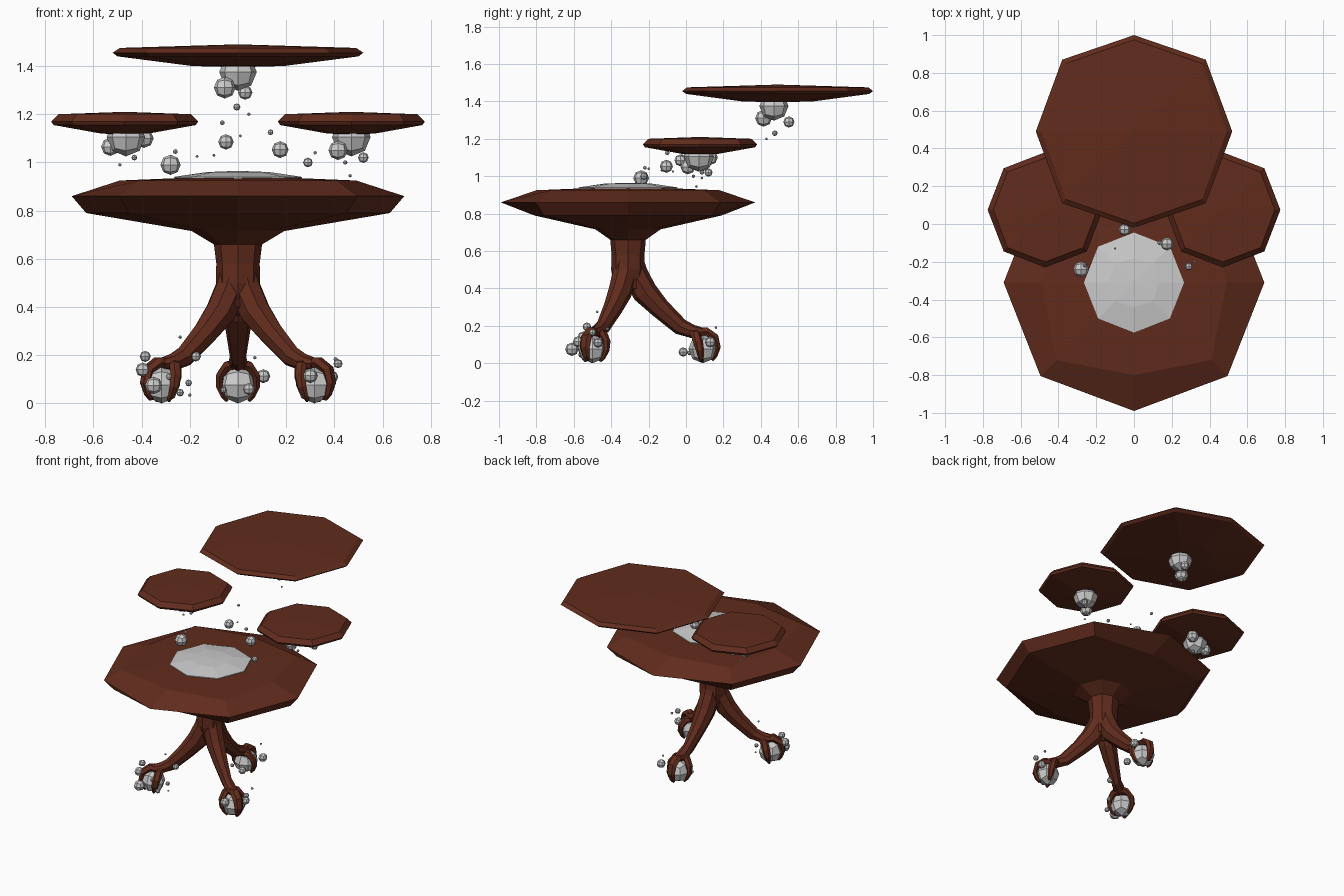
import bpy, bmesh, math
from mathutils import Vector, Matrix

if "Cube" in bpy.data.objects:
    bpy.data.objects.remove(bpy.data.objects["Cube"])

brown = bpy.data.materials.new("dark_wood")
brown.diffuse_color = (0.12, 0.025, 0.012, 1)
brown.use_nodes = True
brown.node_tree.nodes["Principled BSDF"].inputs["Base Color"].default_value = brown.diffuse_color
CY = -0.31  # y of the pedestal axis


def finish(name, bm, mat=None):
    bmesh.ops.recalc_face_normals(bm, faces=bm.faces)
    me = bpy.data.meshes.new(name)
    bm.to_mesh(me)
    bm.free()
    ob = bpy.data.objects.new(name, me)
    bpy.context.collection.objects.link(ob)
    if mat:
        me.materials.append(mat)
    return ob


def skin(bm, rings):
    n = len(rings[0])
    for a, b in zip(rings, rings[1:]):
        for i in range(n):
            j = (i + 1) % n
            bm.faces.new((a[i], a[j], b[j], b[i]))


def octagon(name, x, y, rings, low, high, mat=None):
    """Stack of eight-sided rings (x radius, y radius, diagonal offset, z) closed by low and high points."""
    bm = bmesh.new()
    loops = []
    for rx, ry, d, z in rings:
        pts = [(rx, 0), (d, d), (0, ry), (-d, d), (-rx, 0), (-d, -d), (0, -ry), (d, -d)]
        loops.append([bm.verts.new((x + px, y + py, z)) for px, py in pts])
    skin(bm, loops)
    for z, loop in ((low, loops[0]), (high, loops[-1])):
        c = bm.verts.new((x, y, z))
        for i in range(8):
            bm.faces.new((loop[i], loop[(i + 1) % 8], c))
    return finish(name, bm, mat)


def tube(bm, path, mx, sides=8):
    """Sweep through (u, v, z, width, height) points."""
    P = [Vector(p[:3]) for p in path]
    loops = []
    ref = Vector((0, 1, 0))
    if abs(P[-1].y - P[0].y) > 0.01:
        ref = Vector((1, 0, 0))
    for k, p in enumerate(path):
        t = (P[min(k + 1, len(P) - 1)] - P[max(k - 1, 0)]).normalized()
        s = (ref - t * ref.dot(t)).normalized()
        n = t.cross(s)
        loops.append([bm.verts.new(mx @ (P[k] + s * p[3] * math.cos(a) + n * p[4] * math.sin(a)))
                      for a in (2 * math.pi * i / sides for i in range(sides))])
    skin(bm, loops)
    bm.faces.new(loops[0])
    bm.faces.new(loops[-1])


def balls(name, items):
    """Faceted balls: (x, y, z, radius), each a rounded cube with 2 x 2 faces per side."""
    bm = bmesh.new()
    for x, y, z, r in items:
        grid = {}

        def vert(key):
            if key not in grid:
                grid[key] = bm.verts.new(Vector((x, y, z)) + Vector(key).normalized() * r)
            return grid[key]

        for axis in range(3):
            for s in (-1, 1):
                for i in (-1, 0):
                    for j in (-1, 0):
                        corners = []
                        for a, b in ((i, j), (i + 1, j), (i + 1, j + 1), (i, j + 1)):
                            key = [a, b]
                            key.insert(axis, s)
                            corners.append(vert(tuple(key)))
                        bm.faces.new(corners)
    return finish(name, bm)


# Main table top, inlay and pedestal
octagon("table_top", 0, CY,
        [(.19, .17, .13, .715), (.63, .50, .45, .79), (.69, .68, .495, .86), (.49, .49, .41, .925)],
        .715, .945, brown)
octagon("table_inlay", 0, CY, [(.265, .265, .19, .93), (.265, .265, .19, .94), (.13, .13, .1, .96)], .93, .965)
octagon("pedestal", 0, CY,
        [(.07, .07, .05, .40), (.092, .09, .065, .5), (.09, .088, .065, .58), (.1, .095, .072, .66),
         (.2, .18, .14, .72)], .36, .73, brown)

# Three legs ending in claws that hold a ball
feet = [("back", 90, .40), ("front_right", -31, .37), ("front_left", 211, .37)]
for name, ang, dist in feet:
    turn = Matrix.Translation((0, CY, 0)) @ Matrix.Rotation(math.radians(ang), 4, 'Z')
    foot = turn @ Matrix.Translation((dist, 0, 0))
    k = dist / .4
    bm = bmesh.new()
    tube(bm, [(0, 0, .62, .06, .06), (.035 * k, 0, .48, .065, .07), (.09 * k, 0, .38, .062, .068),
              (.17 * k, 0, .295, .05, .055), (.28 * k, 0, .195, .034, .045),
              (.345 * k, 0, .17, .04, .036), (.40 * k, 0, .165, .035, .025)], turn)
    finish(name + "_leg", bm, brown)
    bm = bmesh.new()
    tube(bm, [(-.05, 0, .165, .03, .025), (.02, 0, .17, .034, .025), (.066, 0, .14, .034, .022),
              (.08, 0, .085, .03, .018), (.066, 0, .04, .022, .014), (.05, 0, .015, .01, .008)], foot, 6)
    for s in (1, -1):
        tube(bm, [(-.06, 0, .165, .025, .025), (-.04, s * .045, .155, .026, .022),
                  (-.025, s * .075, .115, .026, .018), (-.015, s * .078, .07, .022, .015),
                  (-.01, s * .06, .03, .015, .012), (-.005, s * .045, .01, .008, .007)], foot, 6)
    finish(name + "_claw", bm, brown)
    c = foot @ Vector((0, 0, .077))
    balls(name + "_foot_ball", [(c.x, c.y, c.z, .077)])

# Floating trays
octagon("upper_tray", 0, .49,
        [(.19, .19, .14, 1.40), (.50, .49, .365, 1.44), (.52, .51, .38, 1.455), (.49, .485, .36, 1.475)],
        1.395, 1.49, brown)
for side, s in (("left", -1), ("right", 1)):
    octagon(side + "_tray", s * .47, .075,
            [(.1, .1, .075, 1.12), (.295, .295, .215, 1.155), (.305, .305, .22, 1.17), (.275, .275, .2, 1.2)],
            1.115, 1.21, brown)

# Stone clusters under the trays
balls("upper_tray_stones", [(0, .47, 1.375, .078), (-.055, .415, 1.31, .045), (.03, .55, 1.29, .03),
                            (-.005, .475, 1.23, .015), (.045, .43, 1.2, .007)])
balls("left_tray_stones", [(-.465, .065, 1.105, .08), (-.53, .09, 1.065, .038), (-.39, .13, 1.1, .04),
                           (-.43, .085, 1.02, .012), (-.49, .085, .99, .007)])
balls("right_tray_stones", [(.47, .07, 1.105, .08), (.415, .01, 1.05, .04), (.52, .12, 1.02, .022),
                            (.445, .04, 1.0, .009), (.465, .055, .945, .007)])

# Stones drifting over the table
balls("drifting_stones", [(-.28, -.24, .99, .042), (-.05, -.03, 1.085, .032), (.175, -.105, 1.053, .035),
                          (.29, -.225, 1.0, .02), (.135, -.10, 1.125, .012), (-.065, .1, 1.165, .01),
                          (-.26, -.22, 1.045, .01), (.01, -.02, 1.11, .006), (.32, -.2, 1.04, .007),
                          (-.1, -.13, 1.03, .006), (-.17, -.07, 1.025, .006)])

# Small stones around the feet
balls("front_left_foot_stones", [(-.385, -.53, .195, .023), (-.395, -.55, .14, .03), (-.35, -.61, .075, .036),
                                 (-.285, -.555, .11, .014), (-.24, -.56, .045, .016), (-.205, -.5, .085, .014),
                                 (-.175, -.45, .195, .021), (-.24, -.475, .275, .007), (-.2, -.5, .035, .007)])
balls("front_right_foot_stones", [(.3, -.575, .115, .03), (.39, -.47, .11, .026), (.415, -.5, .165, .019),
                                  (.28, -.46, .175, .01), (.405, -.42, .183, .009)])
balls("back_foot_stones", [(.105, .13, .113, .029), (.045, -.015, .06, .025), (-.06, .02, .055, .013),
                           (.07, .16, .19, .007)])
